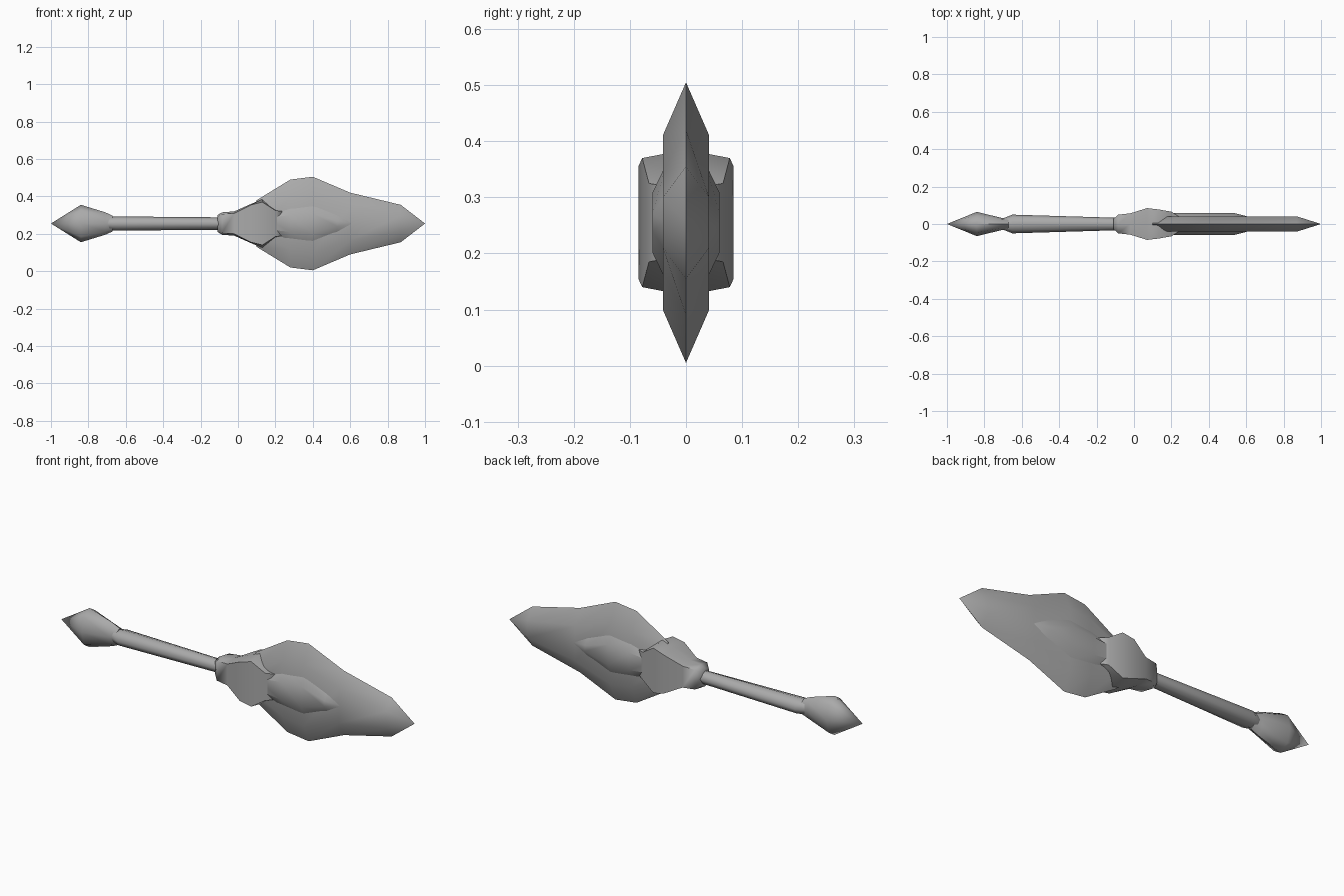
import bpy, bmesh, math

if "Cube" in bpy.data.objects:
    bpy.data.objects.remove(bpy.data.objects["Cube"])

CZ = 0.255  # height of the long axis
steel = bpy.data.materials.new("grey steel")
steel.diffuse_color = (0.4, 0.4, 0.4, 1)
steel.use_nodes = True
steel.node_tree.nodes["Principled BSDF"].inputs["Base Color"].default_value = steel.diffuse_color


def loft(name, sections, smooth=60):
    """Skin a row of (x, [(y, z), ...]) cross-sections; one point makes a tip."""
    bm = bmesh.new()
    rings = [[bm.verts.new((x, y, CZ + z)) for y, z in pts] for x, pts in sections]
    n = max(len(r) for r in rings)
    for a, b in zip(rings, rings[1:]):
        for i in range(n):
            j = (i + 1) % n
            quad = [a[i % len(a)], a[j % len(a)], b[j % len(b)], b[i % len(b)]]
            bm.faces.new(list(dict.fromkeys(quad)))
    for r in (rings[0], rings[-1]):
        if len(r) > 2:
            bm.faces.new(r)
    bmesh.ops.recalc_face_normals(bm, faces=bm.faces)
    me = bpy.data.meshes.new(name)
    bm.to_mesh(me)
    bm.free()
    me.materials.append(steel)
    ob = bpy.data.objects.new(name, me)
    bpy.context.collection.objects.link(ob)
    bpy.ops.object.select_all(action='DESELECT')
    ob.select_set(True)
    bpy.context.view_layer.objects.active = ob
    bpy.ops.object.shade_smooth_by_angle(angle=math.radians(smooth))


def oval(ry, rz, n=8):
    return [(ry * math.cos(math.tau * i / n), rz * math.sin(math.tau * i / n)) for i in range(n)]


def lens(y, inner, outer):
    """Flat middle with bevels running out to sharp edges."""
    return [(0, outer), (y, inner), (y, -inner), (0, -outer), (-y, -inner), (-y, inner)]


def block(y, z, crown):
    """Straight sides with slightly crowned top and bottom."""
    return [(0, z + crown), (y, z), (y, -z), (0, -z - crown), (-y, -z), (-y, z)]


# Broad blade with bevelled edges
loft("blade", [
    (0.10, lens(0.04, 0.05, 0.125)), (0.28, lens(0.041, 0.14, 0.235)),
    (0.40, lens(0.041, 0.156, 0.25)), (0.60, lens(0.041, 0.09, 0.165)),
    (0.87, lens(0.041, 0.045, 0.10)), (1.0, [(0, 0)])])

# Raised panel on both blade faces
for side in (-1, 1):
    def panel_row(base, top, height):
        return [(side * y, z) for y, z in
                ((0.035, base), (height, top), (height, -top), (0.035, -base))]
    loft("blade_panel", [
        (0.15, panel_row(0.05, 0.03, 0.06)), (0.28, panel_row(0.09, 0.045, 0.06)),
        (0.40, panel_row(0.105, 0.053, 0.06)), (0.53, panel_row(0.053, 0.015, 0.06)),
        (0.62, [(side * 0.037, 0)])], 35)

# Collar joining handle and blade
loft("collar", [
    (-0.11, block(0.027, 0.035, 0.01)), (-0.085, block(0.05, 0.05, 0.01)),
    (-0.02, block(0.057, 0.055, 0.01)), (0.07, block(0.085, 0.1, 0.005)),
    (0.13, block(0.078, 0.115, 0.015)), (0.20, block(0.066, 0.07, 0.005)),
    (0.24, block(0.04, 0.065, 0.0))])

# Slim tapering handle
loft("handle", [
    (-0.70, oval(0.03, 0.035)), (-0.65, oval(0.05, 0.038)),
    (-0.08, oval(0.033, 0.033))])

# Pointed pommel
loft("pommel", [
    (-1.0, [(0, 0)]), (-0.84, oval(0.065, 0.10)), (-0.71, oval(0.033, 0.06)),
    (-0.67, oval(0.03, 0.042))])
